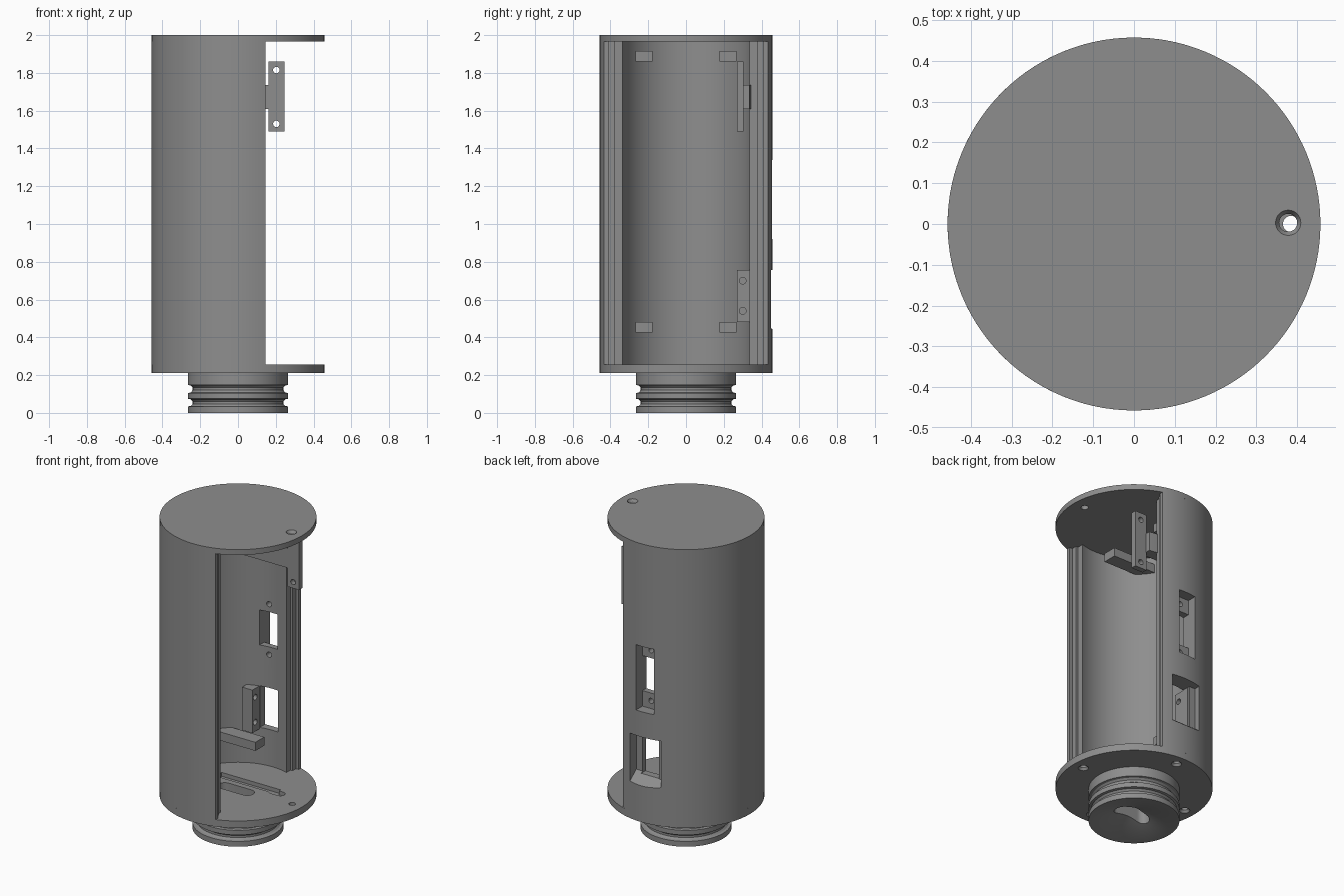
import bpy, bmesh, math
from mathutils import Matrix

if "Cube" in bpy.data.objects:
    bpy.data.objects.remove(bpy.data.objects["Cube"])

R, R_IN, SEG = 0.457, 0.353, 128
grey = bpy.data.materials.new("grey plastic")
grey.diffuse_color = (0.27, 0.27, 0.27, 1)
grey.use_nodes = True
grey.node_tree.nodes["Principled BSDF"].inputs["Base Color"].default_value = grey.diffuse_color


def finish(name, bm):
    bmesh.ops.recalc_face_normals(bm, faces=bm.faces)
    me = bpy.data.meshes.new(name)
    bm.to_mesh(me)
    bm.free()
    ob = bpy.data.objects.new(name, me)
    bpy.context.collection.objects.link(ob)
    me.materials.append(grey)
    return ob


def prism(name, pts, a, b, axis="z"):
    """Extrude a 2D outline from a to b: (x, y) along z, or (y, z) along x."""
    put = (lambda p, h: (p[0], p[1], h)) if axis == "z" else (lambda p, h: (h, p[0], p[1]))
    bm = bmesh.new()
    face = bm.faces.new([bm.verts.new(put(p, a)) for p in pts])
    new = bmesh.ops.extrude_face_region(bm, geom=[face])["geom"]
    d = (0, 0, b - a) if axis == "z" else (b - a, 0, 0)
    bmesh.ops.translate(bm, verts=[v for v in new if isinstance(v, bmesh.types.BMVert)], vec=d)
    return finish(name, bm)


def box(name, x0, x1, y0, y1, z0, z1):
    return prism(name, [(x0, y0), (x1, y0), (x1, y1), (x0, y1)], z0, z1)


def arc(r, a, b, n, cx=0, cy=0):
    return [(cx + r * math.cos(a + (b - a) * i / n), cy + r * math.sin(a + (b - a) * i / n))
            for i in range(n + 1)]


def slot(name, x0, x1, y, r, z0, z1):
    h = math.pi / 2
    return prism(name, arc(r, -h, h, 16, x1, y) + arc(r, h, 3 * h, 16, x0, y), z0, z1)


def rod(name, loc, r1, depth, axis="Z", r2=None, n=32):
    bm = bmesh.new()
    rot = {"Z": Matrix(), "X": Matrix.Rotation(math.pi / 2, 4, "Y"),
           "Y": Matrix.Rotation(math.pi / 2, 4, "X")}[axis]
    bmesh.ops.create_cone(bm, cap_ends=True, segments=n, radius1=r1,
                          radius2=r1 if r2 is None else r2, depth=depth,
                          matrix=Matrix.Translation(loc) @ rot)
    return finish(name, bm)


def lathe(name, profile):
    bm = bmesh.new()
    vs = [bm.verts.new((r, 0, z)) for r, z in profile]
    es = [bm.edges.new(p) for p in zip(vs, vs[1:])]
    bmesh.ops.spin(bm, geom=vs + es, cent=(0, 0, 0), axis=(0, 0, 1),
                   angle=2 * math.pi, steps=SEG, use_duplicate=False)
    bmesh.ops.remove_doubles(bm, verts=bm.verts, dist=1e-5)
    return finish(name, bm)


def cut(ob, cutters):
    bpy.context.view_layer.objects.active = ob
    for c in cutters:
        m = ob.modifiers.new("cut", "BOOLEAN")
        m.operation, m.solver, m.object = "DIFFERENCE", "EXACT", c
        bpy.ops.object.modifier_apply(modifier=m.name)
        bpy.data.objects.remove(c)


# Wall: open cylinder with stepped edges for a sliding door
a_out, a_in = math.acos(0.145 / R), math.acos(0.11 / R_IN)
steps = [(0.145, 0.41), (0.125, 0.41), (0.125, 0.375), (0.11, 0.375)]
outline = (arc(R, a_out, 2 * math.pi - a_out, 96) + [(x, -y) for x, y in steps]
           + arc(R_IN, 2 * math.pi - a_in, a_in, 96) + steps[::-1])
wall = prism("wall", outline, 0.255, 1.965)

# Switch window with screw lugs, and lower socket window with sloped sill
sill = [(0.385, 0.50), (0.48, 0.425), (0.48, 0.757), (0.385, 0.757)]
cut(wall, [
    box("switch_recess", -0.087, 0.037, 0.39, 0.5, 0.92, 1.34),
    box("switch_opening", -0.087, 0.037, 0.3, 0.45, 1.02, 1.245),
    rod("lug_hole_low", (-0.025, 0.37, 0.97), 0.017, 0.2, "Y"),
    rod("lug_hole_high", (-0.025, 0.37, 1.295), 0.017, 0.2, "Y"),
    prism("socket_recess", sill, -0.128, 0.084, "x"),
    box("socket_opening", -0.085, 0.04, 0.3, 0.45, 0.49, 0.757),
])

# Top plate with one countersunk hole
top = rod("top_plate", (0, 0, 1.9825), R, 0.035, n=SEG)
cut(top, [rod("hole", (0.378, 0.003, 1.98), 0.022, 0.1),
          rod("sink", (0.378, 0.003, 1.995), 0.022, 0.02, r2=0.034)])

# Bottom plate with four screw holes, cable slot and shallow recess
base = rod("bottom_plate", (0, 0, 0.2325), R, 0.045, n=SEG)
cutters = [slot("cable_slot", -0.08, 0.08, -0.02, 0.042, 0.1, 0.3),
           box("recess", -0.2, 0.22, 0.06, 0.12, 0.23, 0.3),
           slot("recess_end", 0.2, 0.25, 0.075, 0.028, 0.23, 0.3)]
for i in range(4):
    x, y = 0.385 * math.cos(i * math.pi / 2), 0.385 * math.sin(i * math.pi / 2)
    cutters += [rod("hole", (x, y, 0.23), 0.02, 0.1),
                rod("sink", (x, y, 0.215), 0.034, 0.02, r2=0.02)]
cut(base, cutters)

# Neck with two grooves and a funnel underneath
neck = lathe("neck", [(0, 0.21), (0.265, 0.21), (0.265, 0.148), (0.25, 0.145), (0.24, 0.135),
                      (0.24, 0.12), (0.25, 0.108), (0.265, 0.105), (0.265, 0.075), (0.25, 0.072),
                      (0.24, 0.06), (0.24, 0.047), (0.25, 0.037), (0.265, 0.034), (0.265, 0),
                      (0.255, 0), (0, 0.08)])
cut(neck, [slot("cable_slot", -0.08, 0.08, -0.02, 0.042, -0.1, 0.3)])

# Support bars reaching in from the back of the wall
for y in (-0.222, 0.222):
    for z in (0.425, 1.86):
        box("support_bar", -0.33, 0.0, y - 0.045, y + 0.045, z, z + 0.055)

# Door latch tab with two screw holes and the arm that holds it
tab = box("latch_tab", 0.162, 0.245, 0.27, 0.305, 1.49, 1.86)
cut(tab, [rod("hole", (0.203, 0.29, z), 0.017, 0.2, "Y") for z in (1.53, 1.815)])
prism("latch_arm", [(-0.24, 0.27), (0.165, 0.27), (0.165, 0.335), (0.1, 0.345), (-0.1, 0.345)],
      1.61, 1.735)

# Socket mounting block with two screw holes
block = box("socket_block", -0.16, -0.087, 0.27, 0.40, 0.48, 0.757)
cut(block, [rod("hole", (-0.1, 0.3, z), 0.018, 0.08, "X") for z in (0.54, 0.70)])

# Smooth curved faces, keep edges sharp
bpy.ops.object.select_all(action="DESELECT")
for ob in bpy.context.scene.objects:
    ob.select_set(True)
bpy.context.view_layer.objects.active = wall
bpy.ops.object.shade_smooth_by_angle(angle=math.radians(25))
